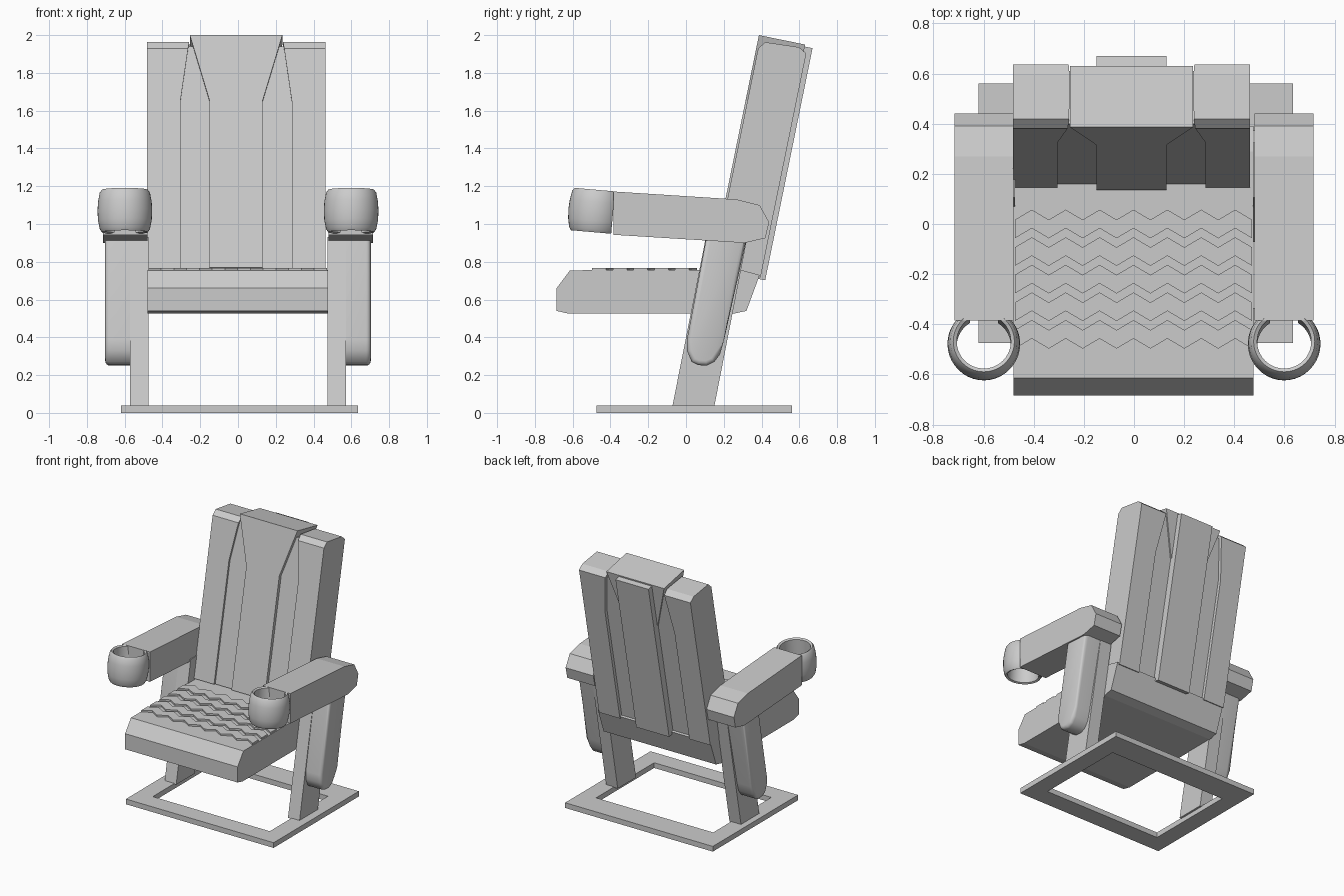
import bpy, bmesh, math
from mathutils import Matrix, Vector

if "Cube" in bpy.data.objects:
    bpy.data.objects.remove(bpy.data.objects["Cube"])


def finish(bm, name, smooth=None):
    bmesh.ops.recalc_face_normals(bm, faces=bm.faces[:])
    mesh = bpy.data.meshes.new(name)
    bm.to_mesh(mesh)
    bm.free()
    obj = bpy.data.objects.new(name, mesh)
    bpy.context.collection.objects.link(obj)
    if smooth:
        bpy.ops.object.select_all(action='DESELECT')
        obj.select_set(True)
        bpy.context.view_layer.objects.active = obj
        bpy.ops.object.shade_smooth_by_angle(angle=math.radians(smooth))
    return obj


def prism(bm, lower, upper):
    """Closed solid between two matching outlines; returns the two caps."""
    a = [bm.verts.new(p) for p in lower]
    b = [bm.verts.new(p) for p in upper]
    n = len(a)
    for i in range(n):
        j = (i + 1) % n
        bm.faces.new((a[i], a[j], b[j], b[i]))
    return bm.faces.new(a), bm.faces.new(b)


def side_extrude(name, yz, x0, x1):
    bm = bmesh.new()
    prism(bm, [(x0, y, z) for y, z in yz], [(x1, y, z) for y, z in yz])
    return finish(bm, name)


def lean(x, d, s):
    """Backrest space: d is depth behind the front face, s runs up the slope."""
    return (x - 0.01, 0.135 + 0.98 * d + 0.2 * s, 0.77 + 0.98 * s - 0.2 * d)


def back_slab(name, xs, d0, d1):
    bm = bmesh.new()
    prism(bm, [lean(x, d0, s) for x, s in xs], [lean(x, d1, s) for x, s in xs])
    return finish(bm, name)


def rect(x0, x1, y0, y1):
    return [(x0, y0), (x1, y0), (x1, y1), (x0, y1)]


# Floor frame with open middle
bm = bmesh.new()
outer = [bm.verts.new((x, y, 0)) for x, y in rect(-0.62, 0.635, -0.475, 0.56)]
inner = [bm.verts.new((x, y, 0)) for x, y in rect(-0.49, 0.505, -0.335, 0.37)]
for i in range(4):
    j = (i + 1) % 4
    bm.faces.new((outer[i], outer[j], inner[j], inner[i]))
ext = bmesh.ops.extrude_face_region(bm, geom=bm.faces[:])
bmesh.ops.translate(bm, vec=(0, 0, 0.04),
                    verts=[g for g in ext['geom'] if isinstance(g, bmesh.types.BMVert)])
finish(bm, "floor_frame")

# Seat cushion
side_extrude("seat", [(-0.614, 0.755), (-0.685, 0.66), (-0.685, 0.54), (-0.62, 0.525),
                      (0.25, 0.525), (0.32, 0.54), (0.39, 0.73), (0.29, 0.757)], -0.48, 0.476)

# Zigzag ribs on the seat
bm = bmesh.new()
steps = 14
for row in range(5):
    yc = -0.44 + row * 0.11
    front, back = [], []
    for i in range(steps + 1):
        x = -0.475 + 0.946 * i / steps
        y = yc + (0.02 if i % 2 else -0.02)
        front.append((x, y - 0.037))
        back.append((x, y + 0.037))
    loop = front + back[::-1]
    prism(bm, [(x, y, 0.75) for x, y in loop], [(x, y, 0.768) for x, y in loop])
finish(bm, "seat_ribs")

# Backrest layers
back_slab("back_core", rect(-0.31, 0.31, 0.0, 1.2), 0.025, 0.24)
back_slab("back_centre_panel", [(-0.14, 0), (0.14, 0), (0.14, 0.9), (0.245, 1.255),
                                (-0.245, 1.255), (-0.14, 0.9)], 0.0, 0.25)
back_slab("back_rear_strip", rect(-0.14, 0.14, -0.01, 1.244), 0.23, 0.292)

side_profile = [(0.01, 0), (0.01, 0.9), (0.01, 1.185), (0.04, 1.225),
                (0.22, 1.235), (0.265, 1.21), (0.265, 0.9), (0.265, 0)]


def inner_x(s):
    return 0.295 - max(0, s - 0.9) * 0.05 / 0.35


arm_profile = [(-0.385, 1.172), (0.27, 1.13), (0.39, 1.10), (0.44, 1.01),
               (0.42, 0.925), (0.31, 0.90), (-0.385, 0.943)]
shell_profile = [(0.11, 0.94), (0.005, 0.39), (0.005, 0.33), (0.03, 0.27), (0.065, 0.253),
                 (0.11, 0.25), (0.15, 0.27), (0.18, 0.31), (0.20, 0.38), (0.325, 0.94)]
cup_profile = [(0.108, 0.105), (0.122, 0.113), (0.133, 0.098), (0.142, 0.05), (0.145, 0.0),
               (0.142, -0.05), (0.133, -0.095), (0.122, -0.112), (0.108, -0.105)]

for side, sx in (("left", -1), ("right", 1)):
    # Backrest side panel with splayed inner edge
    bm = bmesh.new()
    _, cap = prism(bm, [lean(sx * 0.473, d, s) for d, s in side_profile],
                   [lean(sx * inner_x(s), d, s) for d, s in side_profile])
    vs = cap.verts[:]
    bmesh.utils.face_split(cap, vs[1], vs[6])
    finish(bm, side + "_back_panel")

    # Armrest and slanted leg
    side_extrude(side + "_armrest", arm_profile, sx * 0.48, sx * 0.715)
    side_extrude(side + "_leg", [(-0.072, 0.035), (0.15, 0.035), (0.325, 0.93), (0.105, 0.93)],
                 sx * 0.475, sx * 0.573)

    # Rounded outer leg shell
    bm = bmesh.new()
    _, cap = prism(bm, [(sx * 0.557, y, z) for y, z in shell_profile],
                   [(sx * 0.703, y, z) for y, z in shell_profile])
    bmesh.ops.bevel(bm, geom=cap.edges[:], offset=0.025, segments=4,
                    profile=0.5, affect='EDGES')
    finish(bm, side + "_leg_shell", 50)

    # Open cup holder, cut flat where it meets the armrest
    bm = bmesh.new()
    ring = [bm.verts.new((r, 0, z)) for r, z in cup_profile]
    edges = [bm.edges.new((ring[i], ring[(i + 1) % len(ring)])) for i in range(len(ring))]
    bmesh.ops.spin(bm, geom=ring + edges, cent=(0, 0, 0), axis=(0, 0, 1),
                   angle=2 * math.pi, steps=40)
    bmesh.ops.remove_doubles(bm, verts=bm.verts[:], dist=0.0005)
    cut = bmesh.ops.bisect_plane(bm, geom=bm.verts[:] + bm.edges[:] + bm.faces[:],
                                 plane_co=(0, 0.092, 0), plane_no=(0, 1, 0), clear_outer=True)
    bmesh.ops.holes_fill(bm, edges=[e for e in bm.edges if e.is_boundary])
    bm.transform(Matrix.Translation(Vector((sx * 0.599, -0.478, 1.068)))
                 @ Matrix.Rotation(math.radians(-5), 4, 'X'))
    finish(bm, side + "_cup_holder", 40)
